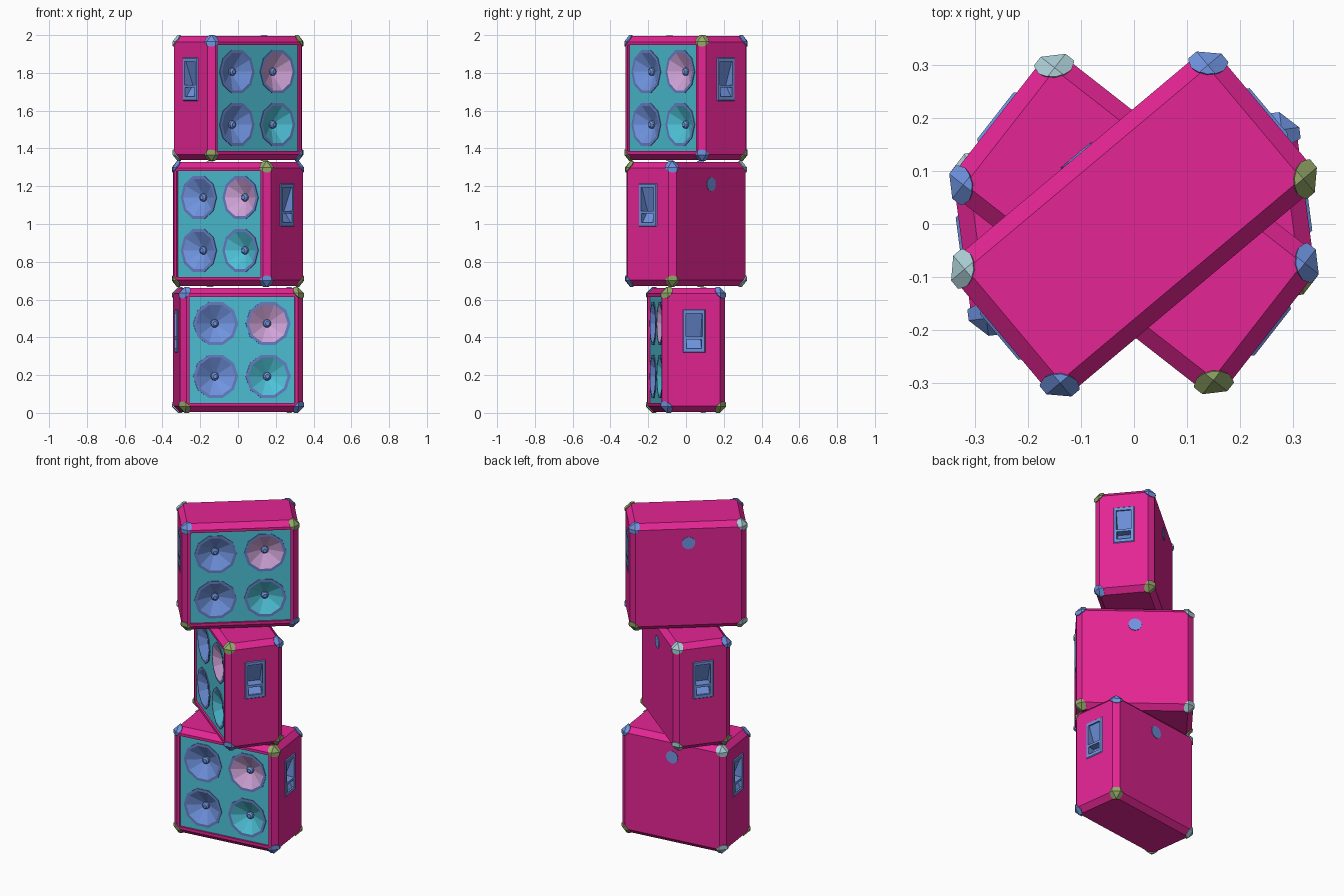
import bpy, bmesh, math
from mathutils import Vector

if "Cube" in bpy.data.objects:
    bpy.data.objects.remove(bpy.data.objects["Cube"])

HX, HY, HZ, CH = 0.328, 0.168, 0.3275, 0.03   # cabinet half sizes and chamfer
HV = 0.10                                      # handle height above cabinet centre


def lin(c):
    c /= 255
    return c / 12.92 if c <= 0.04045 else ((c + 0.055) / 1.055) ** 2.4


def material(name, r, g, b):
    m = bpy.data.materials.new(name)
    m.diffuse_color = (lin(r), lin(g), lin(b), 1)
    m.use_nodes = True
    m.node_tree.nodes["Principled BSDF"].inputs["Base Color"].default_value = m.diffuse_color
    return m


magenta = material("magenta", 228, 37, 148)
teal = material("teal", 78, 194, 216)
blue = material("blue", 112, 148, 224)
ring_blue = material("ring_blue", 104, 128, 200)
pink = material("pink", 208, 163, 216)
olive = material("olive", 148, 168, 104)
pale = material("pale_blue", 172, 207, 214)


def to_mesh(bm, name, mats):
    me = bpy.data.meshes.new(name)
    bm.to_mesh(me)
    bm.free()
    for m in mats:
        me.materials.append(m)
    return me


def add(name, me):
    ob = bpy.data.objects.new(name, me)
    bpy.context.scene.collection.objects.link(ob)
    return ob


def box(bm, centre, size):
    vs = bmesh.ops.create_cube(bm, size=1)["verts"]
    for v in vs:
        v.co = Vector(a * s + c for a, s, c in zip(v.co, size, centre))


def chamfer_box(grow, ch):
    bm = bmesh.new()
    box(bm, (0, 0, 0), [2 * (h + grow) for h in (HX, HY, HZ)])
    bmesh.ops.bevel(bm, geom=bm.edges[:], offset=ch, segments=1, affect='EDGES')
    return bm


def boolean(name, bm_a, bm_b, op, mats):
    """Boolean of two meshes, baked so the helpers can be removed."""
    a = add(name, to_mesh(bm_a, name, mats))
    b = add("cutter", to_mesh(bm_b, "cutter", mats))
    b.hide_render = True
    mod = a.modifiers.new("bool", 'BOOLEAN')
    mod.operation, mod.object, mod.solver = op, b, 'EXACT'
    dg = bpy.context.evaluated_depsgraph_get()
    me = bpy.data.meshes.new_from_object(a.evaluated_get(dg))
    bpy.data.objects.remove(a)
    bpy.data.objects.remove(b)
    return me


def orient(bm, d):
    """Consistent normals, with the biggest face looking along d."""
    bmesh.ops.remove_doubles(bm, verts=bm.verts[:], dist=1e-5)
    bmesh.ops.recalc_face_normals(bm, faces=bm.faces[:])
    if max(bm.faces, key=lambda f: f.calc_area()).normal.dot(d) < 0:
        bmesh.ops.reverse_faces(bm, faces=bm.faces[:])


def fill(bm, loops, normal):
    """Flat face with holes: the first loop is the outline."""
    edges = []
    for lp in loops:
        vs = [bm.verts.new(p) for p in lp]
        edges += [bm.edges.new((vs[i - 1], vs[i])) for i in range(len(vs))]
    bmesh.ops.triangle_fill(bm, edges=edges, normal=normal, use_beauty=True)


# cabinet shell with speaker opening and handle holes
cut = bmesh.new()
G = 0.281
box(cut, (0, -HY, 0), (2 * G, 0.16, 2 * G))
for s in (-1, 1):
    box(cut, (s * HX, 0, HV), (0.13, 0.096, 0.196))
shell = boolean("cabinet", chamfer_box(0, CH), cut, 'DIFFERENCE', [magenta])

# corner protectors: slightly larger shell kept only near the corners
balls = bmesh.new()
for x in (-1, 1):
    for y in (-1, 1):
        for z in (-1, 1):
            vs = bmesh.ops.create_uvsphere(balls, u_segments=16, v_segments=10, radius=0.045)["verts"]
            k = 0.01
            bmesh.ops.translate(balls, verts=vs, vec=(x * (HX - k), y * (HY - k), z * (HZ - k)))
corners = boolean("corners", chamfer_box(0.006, CH + 0.0035), balls, 'INTERSECT', [blue, olive, pale])
for p in corners.polygons:
    right, back, top = (c > 0 for c in p.center)
    if back and not right:
        p.material_index = 2
    elif (back and not top) or (not back and right == top):
        p.material_index = 1
    else:
        p.material_index = 0

# grille panel with four round holes
GY, SP, SIDES = -HY + 0.012, 0.14, 10
spots = [(x, z) for x in (-SP, SP) for z in (-SP, SP)]


def circle(cx, cz, r, y, n=SIDES):
    return [(cx + r * math.cos(i * math.tau / n), y, cz + r * math.sin(i * math.tau / n)) for i in range(n)]


bm = bmesh.new()
fill(bm, [[(-G, GY, -G), (G, GY, -G), (G, GY, G), (-G, GY, G)]]
     + [circle(x, z, 0.112, GY) for x, z in spots], (0, -1, 0))
orient(bm, Vector((0, -1, 0)))
grille = to_mesh(bm, "grille", [teal])


# speaker: rim, deep cone and small centre dome
def speaker(cone):
    bm = bmesh.new()
    prof = [(0.12, 0), (0.12, -0.004), (0.104, -0.004), (0.022, 0.04), (0.02, 0.03), (0.011, 0.022)]
    rings = [[bm.verts.new(p) for p in circle(0, 0, r, y)] for r, y in prof]
    for k in range(len(rings) - 1):
        a, b = rings[k], rings[k + 1]
        for i in range(SIDES):
            f = bm.faces.new((a[i - 1], a[i], b[i], b[i - 1]))
            f.material_index = (0, 0, 1, 2, 2)[k]
    bm.faces.new(rings[-1]).material_index = 2
    orient(bm, Vector((0, -1, 0)))
    return to_mesh(bm, "speaker", [ring_blue, cone, blue])


cones = {(-SP, SP): blue, (-SP, -SP): blue, (SP, SP): pink, (SP, -SP): teal}
speakers = {k: speaker(m) for k, m in cones.items()}


# recessed side handle: raised plate with two sloped pockets
def handle(s):
    bm = bmesh.new()

    def rect(w, v0, v1, d0, d1):
        return [(s * (HX - d), u, HV + v) for u, v, d in
                ((-w, v0, d0), (w, v0, d0), (w, v1, d1), (-w, v1, d1))]

    def walls(a, b):
        va, vb = [bm.verts.new(p) for p in a], [bm.verts.new(p) for p in b]
        for i in range(4):
            bm.faces.new((va[i - 1], va[i], vb[i], vb[i - 1]))
        return vb

    t = -0.005
    pockets = [((0.043, -0.03, 0.093), (0.052, 0.004)), ((0.04, -0.092, -0.044), (0.006, 0.04))]
    outer = rect(0.056, -0.11, 0.11, t, t)
    fill(bm, [outer] + [rect(*r, t, t) for r, _ in pockets], (s, 0, 0))
    walls(rect(0.06, -0.114, 0.114, 0, 0), outer)
    for r, (d0, d1) in pockets:
        bm.faces.new(walls(rect(*r, t, t), rect(*r, d0, d1)))
    bmesh.ops.remove_doubles(bm, verts=bm.verts[:], dist=1e-5)
    bmesh.ops.recalc_face_normals(bm, faces=bm.faces[:])
    plate = [f for f in bm.faces if abs(f.normal.x) > 0.999]
    if plate[0].normal.x * s < 0:
        bmesh.ops.reverse_faces(bm, faces=bm.faces[:])
    return to_mesh(bm, "handle", [blue])


handles = {s: handle(s) for s in (-1, 1)}

# round socket plate on the back
bm = bmesh.new()
lo = [bm.verts.new(p) for p in circle(0, 0.21, 0.038, HY, 12)]
hi = [bm.verts.new(p) for p in circle(0, 0.21, 0.038, HY + 0.003, 12)]
for i in range(12):
    bm.faces.new((lo[i - 1], lo[i], hi[i], hi[i - 1]))
bm.faces.new(hi)
orient(bm, Vector((0, 1, 0)))
socket = to_mesh(bm, "socket", [blue])

# stack of three turned cabinets
for level, (z, turn) in {"bottom": (0.3335, 7.5), "middle": (1.0, -38), "top": (1.6665, 40)}.items():
    body = add(level + "_cabinet", shell)
    body.location.z = z
    body.rotation_euler.z = math.radians(turn)
    parts = [("corners", corners, None), ("grille", grille, None), ("back_socket", socket, None),
             ("left_handle", handles[-1], None), ("right_handle", handles[1], None)]
    parts += [("speaker", me, (x, GY, sz)) for (x, sz), me in speakers.items()]
    for name, me, loc in parts:
        ob = add(f"{level}_{name}", me)
        ob.parent = body
        if loc:
            ob.location = loc
